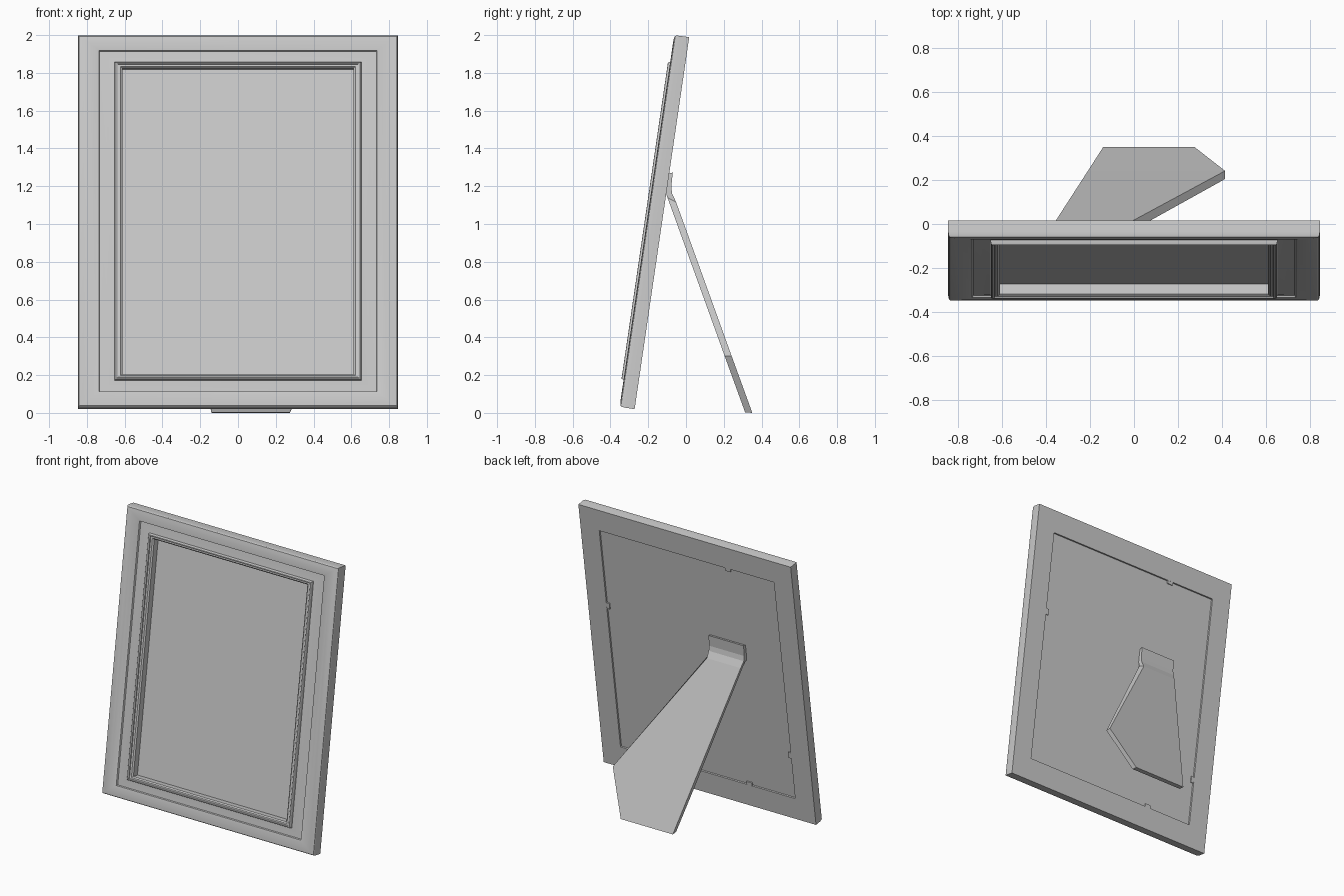
import bpy, math
from mathutils import Vector

if "Cube" in bpy.data.objects:
    bpy.data.objects.remove(bpy.data.objects["Cube"])

TILT = math.radians(8.35)
HALF_W, HEIGHT = 0.847, 1.99
BASE = Vector((0, -0.272, 0.02))          # bottom of the back face
UP = Vector((0, math.sin(TILT), math.cos(TILT)))
OUT = Vector((0, -math.cos(TILT), math.sin(TILT)))


def tilted(x, v, w):
    """Frame coordinates (across, up the slope, toward the front) to world."""
    return BASE + Vector((x, 0, 0)) + UP * v + OUT * w


def make(name, verts, faces, smooth=False):
    me = bpy.data.meshes.new(name)
    me.from_pydata(verts, [], faces)
    me.update()
    ob = bpy.data.objects.new(name, me)
    bpy.context.collection.objects.link(ob)
    bpy.ops.object.select_all(action='DESELECT')
    ob.select_set(True)
    bpy.context.view_layer.objects.active = ob
    bpy.ops.object.mode_set(mode='EDIT')
    bpy.ops.mesh.select_all(action='SELECT')
    bpy.ops.mesh.normals_make_consistent(inside=False)
    bpy.ops.object.mode_set(mode='OBJECT')
    if smooth:
        bpy.ops.object.shade_smooth_by_angle(angle=math.radians(25))
    return ob


def loft(name, rings, closed=False, smooth=False):
    """Skin four-point rings; cap the ends unless the loop is closed."""
    verts = [p for r in rings for p in r]
    n = len(rings)
    faces = []
    for i in range(n if closed else n - 1):
        a, b = 4 * i, 4 * ((i + 1) % n)
        faces += [(a + k, a + (k + 1) % 4, b + (k + 1) % 4, b + k) for k in range(4)]
    if not closed:
        faces += [(3, 2, 1, 0), tuple(4 * (n - 1) + k for k in range(4))]
    return make(name, verts, faces, smooth)


def slab(name, x0, x1, v0, v1, w0, w1):
    return loft(name, [[tilted(x0, v0, w), tilted(x1, v0, w),
                        tilted(x1, v1, w), tilted(x0, v1, w)] for w in (w0, w1)])


# Moulded frame: (side inset, top/bottom inset, depth) around the section
front = [(0, 0.050), (0.002, 0.066), (0.005, 0.074), (0.010, 0.0775), (0.03, 0.080),
         (0.06, 0.0805), (0.09, 0.079), (0.110, 0.076),          # outer band
         (0.115, 0.066), (0.15, 0.067), (0.193, 0.070),          # recessed band
         (0.196, 0.086), (0.200, 0.091), (0.207, 0.092), (0.211, 0.090),  # bead
         (0.213, 0.083), (0.226, 0.082), (0.230, 0.078), (0.236, 0.074)]
section = [(0.15, 0.16, 0.0), (0, 0, 0)]
section += [(i, i * 0.745, w) for i, w in front]
section += [(0.236, 0.176, 0.027), (0.15, 0.16, 0.027)]
rings = []
for ix, iv, w in section:
    hx = HALF_W - ix
    rings.append([tilted(-hx, iv, w), tilted(hx, iv, w),
                  tilted(hx, HEIGHT - iv, w), tilted(-hx, HEIGHT - iv, w)])
loft("frame_moulding", rings, closed=True, smooth=True)

# Picture and backing board
slab("picture_board", -0.694, 0.694, 0.163, HEIGHT - 0.163, 0.008, 0.027)

# Retaining tabs around the board
for i, (x, v, hx, hv) in enumerate([(-0.327, 1.822, 0.022, 0.014), (-0.332, 0.168, 0.022, 0.014),
                                    (0.688, 1.25, 0.014, 0.022), (-0.688, 0.49, 0.014, 0.022)]):
    slab(f"retaining_tab_{i + 1}", x - hx, x + hx, v - hv, v + hv, 0.0005, 0.01)

# Easel leg: (left x, right x, back y, front y, back z, front z) from hinge to foot
stations = [(-0.41, -0.13, -0.070, -0.092, 1.272, 1.268),
            (-0.41, -0.13, -0.078, -0.106, 1.195, 1.175),
            (-0.41, -0.13, -0.073, -0.104, 1.160, 1.155),
            (-0.40, -0.13, -0.052, -0.098, 1.115, 1.140),
            (-0.21, 0.415, 0.242, 0.205, 0.30, 0.30),
            (-0.14, 0.275, 0.351, 0.313, 0.0, 0.003)]
loft("easel_leg", [[Vector((l, fy, fz)), Vector((r, fy, fz)),
                    Vector((r, by, bz)), Vector((l, by, bz))]
                   for l, r, by, fy, bz, fz in stations])
